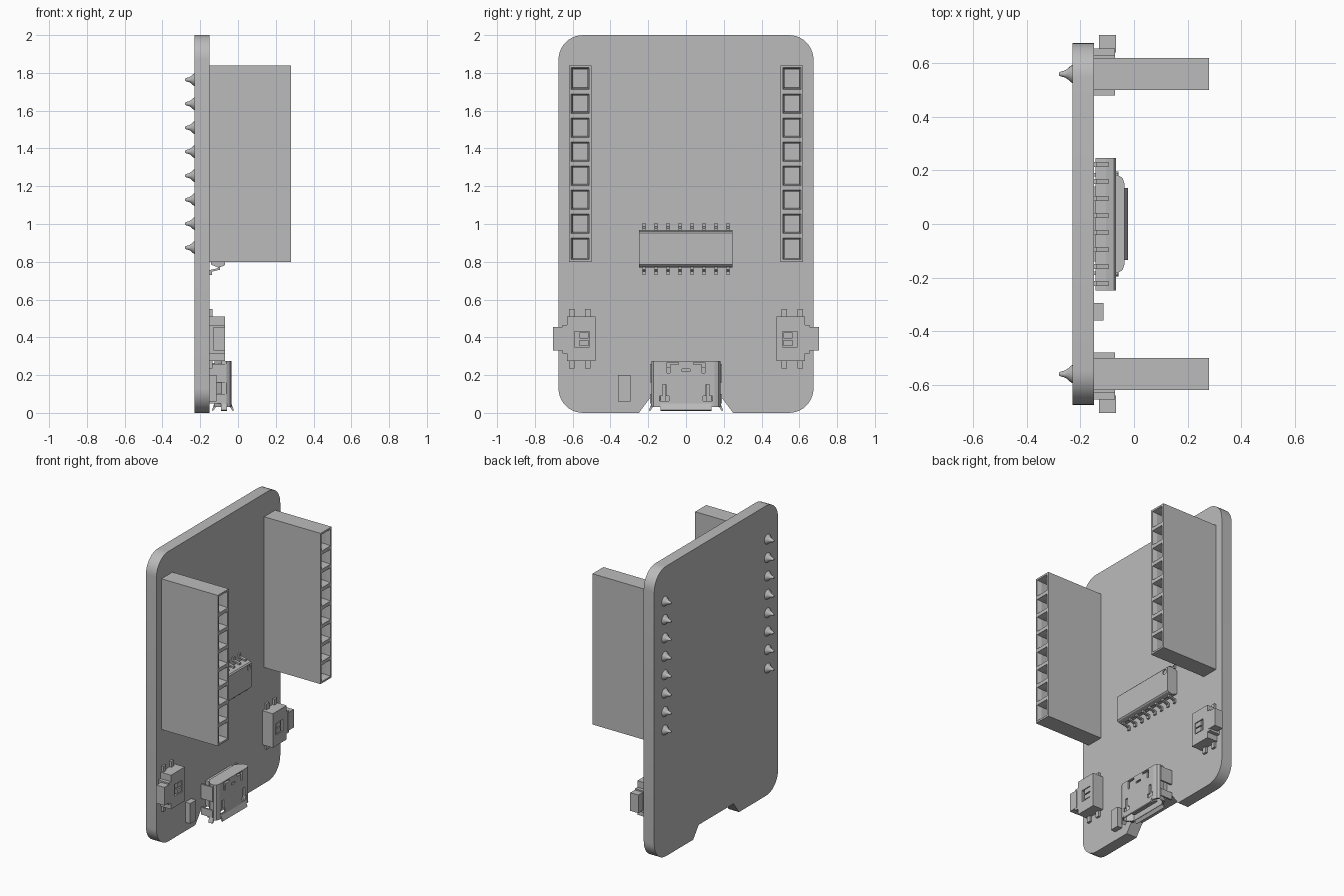
import bpy, bmesh, math
from mathutils import Vector

if "Cube" in bpy.data.objects:
    bpy.data.objects.remove(bpy.data.objects["Cube"], do_unlink=True)

grey = bpy.data.materials.new("plain grey")
grey.use_nodes = True
COLOUR = (0.5, 0.5, 0.5, 1)
grey.diffuse_color = COLOUR
grey.node_tree.nodes["Principled BSDF"].inputs["Base Color"].default_value = COLOUR


def finish(name, bm, smooth=False):
    bmesh.ops.recalc_face_normals(bm, faces=bm.faces)
    mesh = bpy.data.meshes.new(name)
    bm.to_mesh(mesh)
    bm.free()
    mesh.materials.append(grey)
    obj = bpy.data.objects.new(name, mesh)
    bpy.context.collection.objects.link(obj)
    if smooth:
        bpy.ops.object.select_all(action='DESELECT')
        obj.select_set(True)
        bpy.context.view_layer.objects.active = obj
        bpy.ops.object.shade_smooth_by_angle(angle=math.radians(35))
    return obj


def add_prism(bm, pts, axis, lo, hi):
    """Extrude a 2D outline along an axis; the outline uses the other two axes in order."""
    def place(p, t):
        co = list(p)
        co.insert("xyz".index(axis), t)
        return bm.verts.new(co)
    a, b = [place(p, lo) for p in pts], [place(p, hi) for p in pts]
    bm.faces.new(a)
    bm.faces.new(b[::-1])
    for i in range(len(pts)):
        j = (i + 1) % len(pts)
        bm.faces.new((a[i], b[i], b[j], a[j]))


def add_box(bm, x, y, z):
    y, z = sorted(y), sorted(z)
    add_prism(bm, [(x[0], y[0]), (x[1], y[0]), (x[1], y[1]), (x[0], y[1])], 'z', *z)


def prism(name, *args, smooth=False):
    bm = bmesh.new()
    add_prism(bm, *args)
    return finish(name, bm, smooth)


def boxes(name, items):
    bm = bmesh.new()
    for item in items:
        add_box(bm, *item)
    return finish(name, bm)


def cut(obj, cutter):
    """Subtract the cutter, bake the result and discard the cutter."""
    mod = obj.modifiers.new("cut", 'BOOLEAN')
    mod.operation, mod.solver, mod.object = 'DIFFERENCE', 'EXACT', cutter
    graph = bpy.context.evaluated_depsgraph_get()
    mesh = bpy.data.meshes.new_from_object(obj.evaluated_get(graph))
    obj.modifiers.clear()
    obj.data = mesh
    bpy.data.objects.remove(cutter, do_unlink=True)


def arc(cy, cz, r, start, steps=10):
    return [(cy + r * math.cos(a), cz + r * math.sin(a))
            for a in (math.radians(start + 90 * i / steps) for i in range(steps + 1))]


FACE = -0.15   # board surface carrying the parts
BACK = -0.23
PITCH = 0.127
PIN_Z = [0.875 + PITCH * i for i in range(8)]

# Board with rounded corners and a notch under the connector
R, W = 0.13, 0.675
outline = (arc(W - R, R, R, -90) + arc(W - R, 2 - R, R, 0) + arc(R - W, 2 - R, R, 90)
           + arc(R - W, R, R, 180) + [(-0.25, 0), (-0.19, 0.08), (0.19, 0.08), (0.25, 0)])
prism("circuit_board", outline, 'x', BACK, FACE, smooth=True)

for side, label in ((1, "left"), (-1, "right")):
    # Socket strip: split into cells, then sink a funnel and a well into each
    bm = bmesh.new()
    add_box(bm, (FACE, 0.28), (side * 0.5, side * 0.62), (0.80, 1.84))
    for z in PIN_Z[:-1]:
        bmesh.ops.bisect_plane(bm, geom=bm.verts[:] + bm.edges[:] + bm.faces[:],
                               plane_co=(0, 0, z + PITCH / 2), plane_no=(0, 0, 1))
    bmesh.ops.recalc_face_normals(bm, faces=bm.faces)
    cells = [f for f in bm.faces if f.normal.x > 0.9]
    for thick, depth in ((0.0175, 0), (0.011, -0.03), (0.001, -0.2)):
        bmesh.ops.inset_individual(bm, faces=cells, thickness=thick, depth=depth)
    finish(label + "_socket_strip", bm)

    # Solder cones on the back
    bm = bmesh.new()
    rings = [(0, 0.034), (0.008, 0.029), (0.017, 0.02), (0.028, 0.013), (0.044, 0.009), (0.05, 0.005)]
    for z in PIN_Z:
        loops = [[bm.verts.new((BACK - d, side * 0.56 + r * math.cos(i * math.tau / 16),
                                z + r * math.sin(i * math.tau / 16))) for i in range(16)]
                 for d, r in rings]
        for a, b in zip(loops, loops[1:]):
            for i in range(16):
                j = (i + 1) % 16
                bm.faces.new((a[i], a[j], b[j], b[i]))
        bm.faces.new(loops[0])
        bm.faces.new(loops[-1])
    finish(label + "_solder_cones", bm, smooth=True)

    # Side push button: stepped body, plunger, recessed latch and legs
    s = side
    body = prism(label + "_button_body",
                 [(s * y, z) for y, z in ((0.48, 0.275), (0.63, 0.275), (0.63, 0.315), (0.655, 0.315),
                                          (0.655, 0.465), (0.63, 0.465), (0.63, 0.51), (0.48, 0.51))],
                 'x', FACE, -0.07)
    cut(body, boxes("latch_cutter", [((-0.085, -0.05), (s * 0.51, s * 0.59), (0.35, 0.43))]))
    boxes(label + "_button_latch", [((-0.09, -0.071), (s * 0.515, s * 0.565), z)
                                    for z in ((0.355, 0.386), (0.394, 0.425))])
    boxes(label + "_button_plunger", [((-0.13, -0.068), (s * 0.64, s * 0.705), (0.33, 0.455))])
    boxes(label + "_button_legs", [((FACE, -0.135), (s * (y - 0.014), s * (y + 0.014)), z)
                                   for y in (0.52, 0.605) for z in ((0.235, 0.28), (0.5, 0.55))])

# Chip with chamfered edges and an orientation dimple
chip = prism("chip_body", [(-0.143, 0.785), (-0.105, 0.77), (-0.075, 0.778), (-0.068, 0.785),
                           (-0.068, 0.952), (-0.075, 0.96), (-0.105, 0.967), (-0.143, 0.952)],
             'y', -0.248, 0.246)
dimple = [(0.215 + 0.017 * math.cos(i * math.tau / 20), 0.93 + 0.017 * math.sin(i * math.tau / 20))
          for i in range(20)]
cut(chip, prism("dimple_cutter", dimple, 'x', -0.075, -0.05))

# Gull-wing chip legs on both edges
bm = bmesh.new()
leg = [(-0.095, -0.01), (-0.095, 0.012), (-0.138, 0.022), (-0.138, 0.04),
       (-0.15, 0.04), (-0.15, 0.014), (-0.107, 0.004), (-0.107, -0.01)]
for edge, way in ((0.77, -1), (0.965, 1)):
    for i in range(8):
        y = (i - 3.5) * 0.0635
        add_prism(bm, [(x, edge + way * d) for x, d in leg], 'y', y - 0.009, y + 0.009)
finish("chip_legs", bm)

# Small component beside the connector
boxes("small_component", [((FACE, -0.113), (-0.36, -0.295), (0.06, 0.2))])

# Connector shell, hollowed from its mouth
half = [(-0.035, 0.15), (-0.043, 0.172), (-0.06, 0.183), (-0.088, 0.18), (-0.125, 0.14)]
bm = bmesh.new()
add_prism(bm, half + [(x, -y) for x, y in reversed(half)], 'z', 0.03, 0.275)
bmesh.ops.recalc_face_normals(bm, faces=bm.faces)
mouth = [f for f in bm.faces if f.normal.z < -0.9]
bmesh.ops.inset_individual(bm, faces=mouth, thickness=0.01, depth=0)
bmesh.ops.inset_individual(bm, faces=mouth, thickness=0.0005, depth=-0.21)
shell = finish("connector_shell", bm)

# Spring slots and latch openings in the shell
slots = [((-0.06, -0.02), (-0.02, 0.02), (0.218, 0.232))]
for s in (1, -1):
    slots += [((-0.06, -0.02), (s * 0.04, s * 0.1), (0.255, 0.268)),
              ((-0.06, -0.02), (s * 0.085, s * 0.1), (0.21, 0.26)),
              ((-0.06, -0.02), (s * 0.105, s * 0.125), (0.085, 0.15)),
              ((-0.06, -0.02), (s * 0.09, s * 0.14), (0.062, 0.09))]
for slot in slots:
    cut(shell, boxes("slot_cutter", [slot]))

# Connector tongue, base and mounting tabs
boxes("connector_tongue", [((-0.095, -0.075), (-0.11, 0.11), (0.05, 0.25))])
boxes("connector_base", [((FACE, -0.12), (-0.14, 0.14), (0.09, 0.265))])
boxes("connector_tabs", [((FACE, -0.06), (s * 0.178, s * 0.19), z)
                         for s in (1, -1) for z in ((0.05, 0.1), (0.16, 0.26))])

# Flared lips around the mouth
bm = bmesh.new()
for x, out in ((-0.035, 1), (-0.125, -1)):
    add_prism(bm, [(x, 0.05), (x + out * 0.013, 0.014), (x + out * 0.007, 0.01), (x - out * 0.01, 0.035)],
              'y', -0.135, 0.135)
for s in (1, -1):
    add_prism(bm, [(s * 0.183, 0.05), (s * 0.196, 0.014), (s * 0.19, 0.01), (s * 0.173, 0.035)],
              'x', -0.09, -0.058)
finish("connector_lips", bm)
